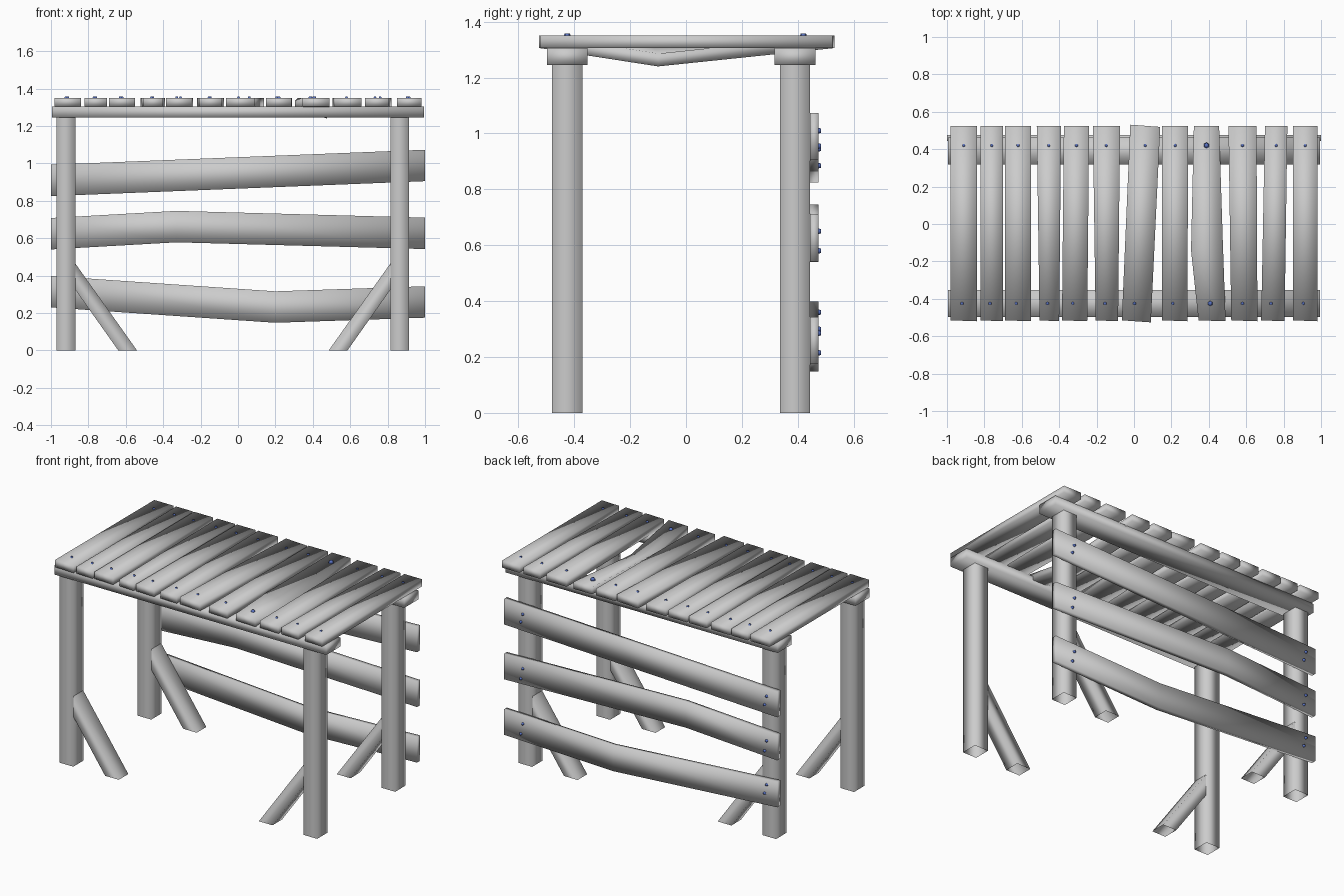
import bpy
import bmesh
from mathutils import Vector, Matrix

if "Cube" in bpy.data.objects:
    bpy.data.objects.remove(bpy.data.objects["Cube"], do_unlink=True)


def make_material(name, rgb):
    mat = bpy.data.materials.new(name)
    mat.use_nodes = True
    mat.diffuse_color = (*rgb, 1)
    mat.node_tree.nodes["Principled BSDF"].inputs["Base Color"].default_value = (*rgb, 1)
    return mat


WOOD = make_material("grey wood", (0.6, 0.6, 0.6))
NAIL = make_material("blue nail", (0.1, 0.17, 0.55))


def finish(name, bm, mat):
    bmesh.ops.recalc_face_normals(bm, faces=bm.faces[:])
    for f in bm.faces:
        f.smooth = True
    mesh = bpy.data.meshes.new(name)
    bm.to_mesh(mesh)
    bm.free()
    mesh.materials.append(mat)
    obj = bpy.data.objects.new(name, mesh)
    bpy.context.collection.objects.link(obj)
    return obj


def loft(name, rings, caps=True):
    """Skin a row of four-cornered sections into one timber."""
    bm = bmesh.new()
    loops = [[bm.verts.new(p) for p in ring] for ring in rings]
    for a, b in zip(loops, loops[1:]):
        for i in range(4):
            j = (i + 1) % 4
            bm.faces.new((a[i], a[j], b[j], b[i]))
    if caps:
        bm.faces.new(loops[0])
        bm.faces.new(loops[-1])
    return finish(name, bm, WOOD)


def nail(name, pos, normal, radius=0.012):
    bm = bmesh.new()
    rot = Vector((0, 0, 1)).rotation_difference(Vector(normal)).to_matrix().to_4x4()
    bmesh.ops.create_cone(bm, cap_ends=True, segments=6, radius1=radius, radius2=radius * 0.6,
                          depth=0.016, matrix=Matrix.Translation(pos) @ rot)
    finish(name, bm, NAIL)


POST_X = {"left": 0.865, "right": -0.92}
POST_Y = {"front": -0.425, "back": 0.39}

# Posts with open ends, and a slanting brace on the inner side of each
for side, px in POST_X.items():
    inward = -1 if px > 0 else 1
    face = px + inward * 0.05
    for end, py in POST_Y.items():
        y0, y1 = py - 0.054, py + 0.054
        loft(f"{end}_{side}_post",
             [[(px - 0.05, y0, z), (px + 0.05, y0, z), (px + 0.05, y1, z), (px - 0.05, y1, z)]
              for z in (0, 1.25)], caps=False)
        b0, b1 = py - 0.05, py + 0.05
        foot, heel = face + inward * 0.33, face + inward * 0.23
        loft(f"{end}_{side}_brace",
             [[(face, b0, 0.465), (face, b1, 0.465), (face, b1, 0.325), (face, b0, 0.325)],
              [(foot, b0, 0), (foot, b1, 0), (heel, b1, 0), (heel, b0, 0)]], caps=False)

# Beams under the top
for end, py in POST_Y.items():
    y0, y1 = py - 0.073, py + 0.073
    loft(f"{end}_beam",
         [[(x, y0, 1.245), (x, y1, 1.245), (x, y1, 1.305), (x, y0, 1.305)] for x in (-0.995, 0.995)])


# Top planks: front left edge, front right edge, back left edge, back right edge
def plank_ring(x0, x1, y0, y1, z0=1.305, z1=1.305):
    t = 0.046
    return [(x0, y0, z0), (x1, y1, z1), (x1, y1, z1 + t), (x0, y0, z0 + t)]


PLANKS = [(-.98, -.84, -.98, -.84), (-.82, -.70, -.82, -.70), (-.69, -.55, -.69, -.55),
          (-.505, -.40, -.52, -.39), (-.385, -.25, -.375, -.24), (-.205, -.085, -.22, -.075),
          (-.065, .09, -.02, .14), (.15, .285, .15, .29), (.345, .49, .32, .455),
          (.52, .66, .505, .655), (.68, .805, .70, .82), (.85, .98, .85, .98)]
SKEWED, SAGGING = 6, 8
for i, (f0, f1, b0, b1) in enumerate(PLANKS):
    skew = 0.006 if i == SKEWED else 0
    rings = [plank_ring(f0, f1, -0.515, -0.52 - skew), plank_ring(b0, b1, 0.525 + skew, 0.525 - skew)]
    if i == SAGGING:
        rings.insert(1, plank_ring(0.305, 0.475, -0.14, -0.1, 1.29, 1.24))
    loft(f"top_plank_{i + 1}", rings)
    size = 0.016 if i == SAGGING else 0.011
    nail(f"front_top_nail_{i + 1}", ((f0 + f1) / 2 - 0.01, -0.425, 1.349), (0, 0, 1), size)
    nail(f"back_top_nail_{i + 1}", ((b0 + b1) / 2, 0.42, 1.349), (0, 0, 1), size)

# Crooked boards across the back: (x, lower edge) points, then nail heights at each end
BOARDS = {"upper": ([(-1, .825), (1, .905)], (.945, .885), (1.01, .955)),
          "middle": ([(-1, .54), (-.33, .578), (1, .542)], (.65, .58), (.65, .58)),
          "lower": ([(-1, .23), (.2, .148), (1, .175)], (.36, .30), (.285, .215))}
for name, (path, right_nails, left_nails) in BOARDS.items():
    loft(f"{name}_back_board",
         [[(x, 0.443, z), (x, 0.475, z), (x, 0.475, z + 0.168), (x, 0.443, z + 0.168)] for x, z in path])
    for side, heights in (("right", right_nails), ("left", left_nails)):
        for k, z in enumerate(heights):
            x = POST_X[side] + (0.01 if k else -0.005)
            nail(f"{name}_{side}_board_nail_{k + 1}", (x, 0.476, z), (0, 1, 0))
